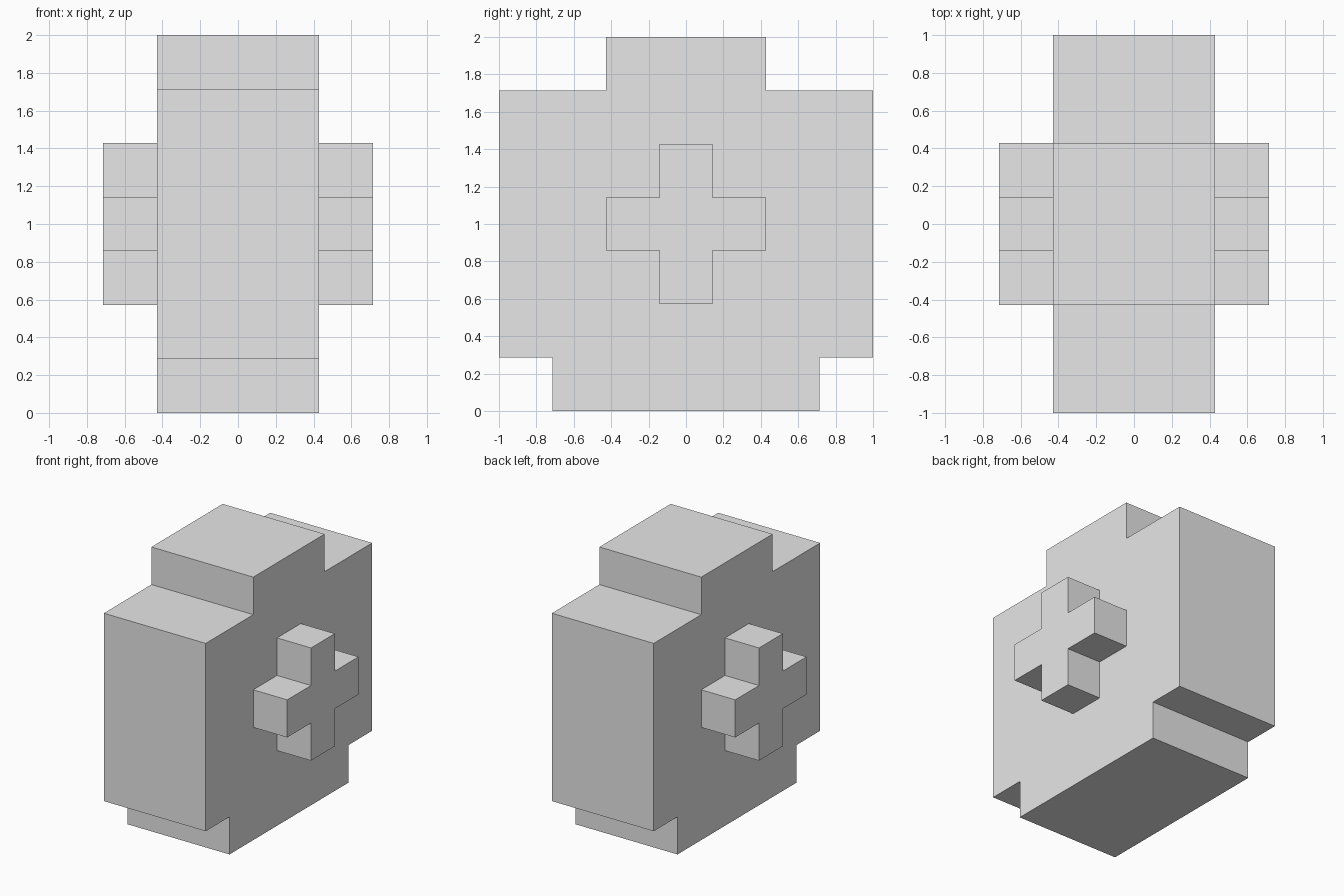
import bpy
import bmesh

U = 1 / 7  # half-width of the smallest block step

if "Cube" in bpy.data.objects:
    bpy.data.objects.remove(bpy.data.objects["Cube"], do_unlink=True)

GREY = (0.8, 0.8, 0.8, 1.0)
grey = bpy.data.materials.new("light_grey")
grey.use_nodes = True
grey.diffuse_color = GREY
grey.node_tree.nodes["Principled BSDF"].inputs["Base Color"].default_value = GREY


def extruded_profile(name, half, x_from, x_to):
    """Mirror half a (y, z) outline about y = 0 and extrude it along x."""
    outline = half + [(-y, z) for y, z in reversed(half)]
    bm = bmesh.new()
    face = bm.faces.new([bm.verts.new((x_from * U, y * U, z * U)) for y, z in outline])
    result = bmesh.ops.extrude_face_region(bm, geom=[face])
    moved = [v for v in result["geom"] if isinstance(v, bmesh.types.BMVert)]
    bmesh.ops.translate(bm, verts=moved, vec=((x_to - x_from) * U, 0, 0))
    bmesh.ops.recalc_face_normals(bm, faces=bm.faces)
    mesh = bpy.data.meshes.new(name)
    bm.to_mesh(mesh)
    bm.free()
    mesh.materials.append(grey)
    obj = bpy.data.objects.new(name, mesh)
    bpy.context.collection.objects.link(obj)
    return obj


# Stepped body: narrow foot, wide middle, narrower top block
body_half = [(5, 0), (5, 2), (7, 2), (7, 12), (3, 12), (3, 14)]
extruded_profile("body", body_half, -3, 3)

# Raised cross on each side
cross_half = [(1, 4), (1, 6), (3, 6), (3, 8), (1, 8), (1, 10)]
for side, sign in (("left", 1), ("right", -1)):
    extruded_profile(side + "_cross", cross_half, sign * 3, sign * 5)
